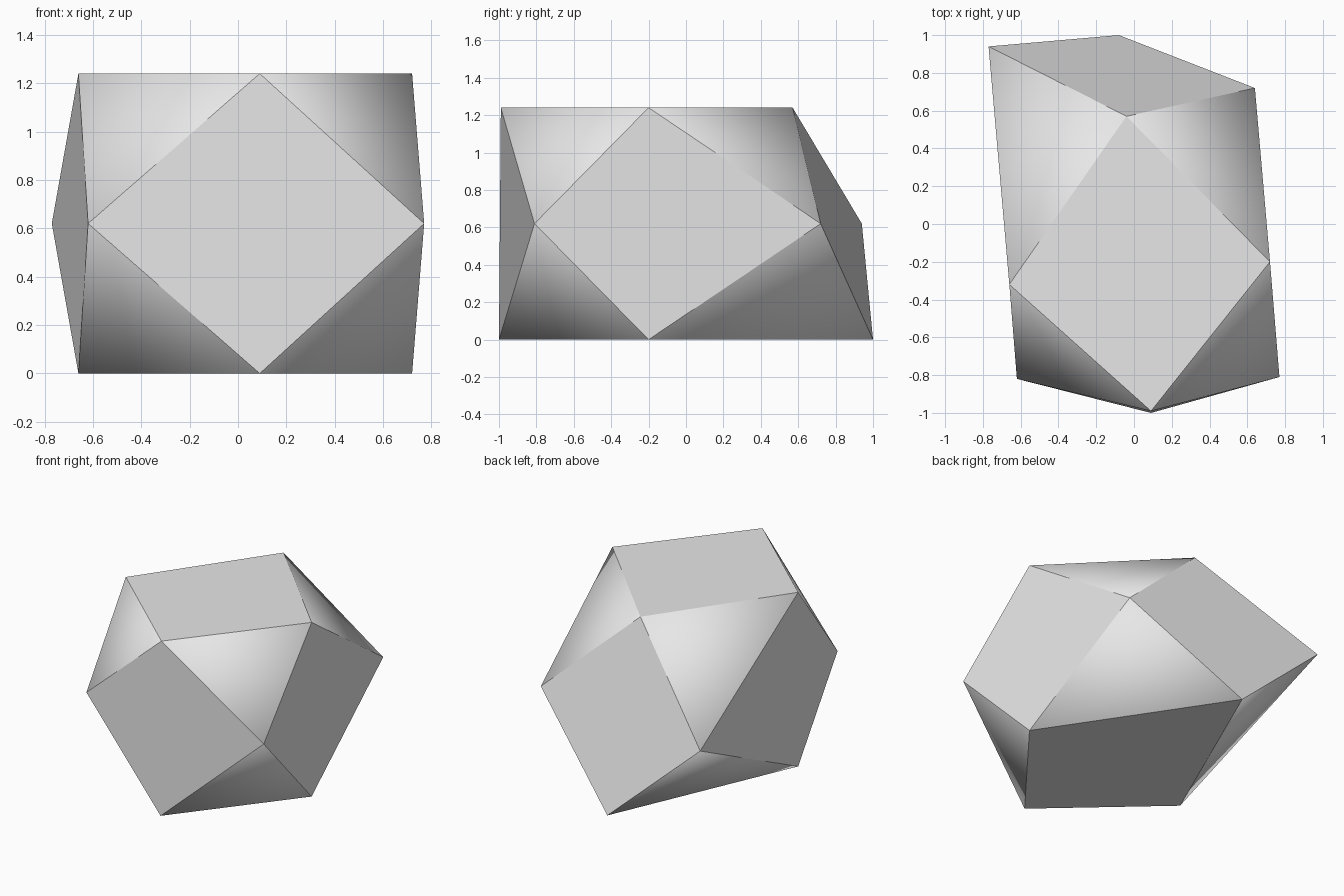
import bpy
import bmesh

cube = bpy.data.objects.get("Cube")
if cube:
    bpy.data.objects.remove(cube, do_unlink=True)

HEIGHT = 1.24

# Corner rings, counter-clockwise from the front: side midpoints, then upright edges
top_ring = [(0.09, -0.99), (0.72, -0.20), (-0.04, 0.57), (-0.66, -0.32)]
middle_ring = [(0.77, -0.81), (0.64, 0.72), (-0.77, 0.94), (-0.62, -0.82)]
bottom_ring = [(0.09, -1.0), (0.72, -0.20), (-0.08, 1.0), (-0.66, -0.32)]

bm = bmesh.new()


def add_ring(points, z):
    return [bm.verts.new((x, y, z)) for x, y in points]


top = add_ring(top_ring, HEIGHT)
middle = add_ring(middle_ring, HEIGHT / 2)
bottom = add_ring(bottom_ring, 0)

# Lid and base
bm.faces.new(top)
bm.faces.new(bottom[::-1])

# Diamond sides, with a triangle cutting each corner above and below
for i in range(4):
    j = (i + 1) % 4
    diamond = [bottom[i], middle[i], top[i], middle[i - 1]]
    if i == 2:  # keep the back folded outwards
        diamond = diamond[1:] + diamond[:1]
    bm.faces.new(diamond)
    bm.faces.new((middle[i], top[j], top[i]))
    bm.faces.new((middle[i], bottom[i], bottom[j]))

mesh = bpy.data.meshes.new("faceted_block")
bm.to_mesh(mesh)
bm.free()

# Flat diamonds, softly shaded corner triangles
mesh.shade_smooth()
mesh.update()
soft = [v.normal.copy() for v in mesh.vertices]
normals = [None] * len(mesh.loops)
for face in mesh.polygons:
    for loop in face.loop_indices:
        corner = mesh.loops[loop].vertex_index
        is_triangle = len(face.vertices) == 3
        normals[loop] = soft[corner] if is_triangle else face.normal.copy()
mesh.normals_split_custom_set([tuple(n) for n in normals])

# Plain grey
grey = bpy.data.materials.new("light_grey")
grey.use_nodes = True
grey.diffuse_color = (0.8, 0.8, 0.8, 1)
grey.node_tree.nodes["Principled BSDF"].inputs["Base Color"].default_value = (0.8, 0.8, 0.8, 1)
mesh.materials.append(grey)

block = bpy.data.objects.new("faceted_block", mesh)
bpy.context.collection.objects.link(block)
